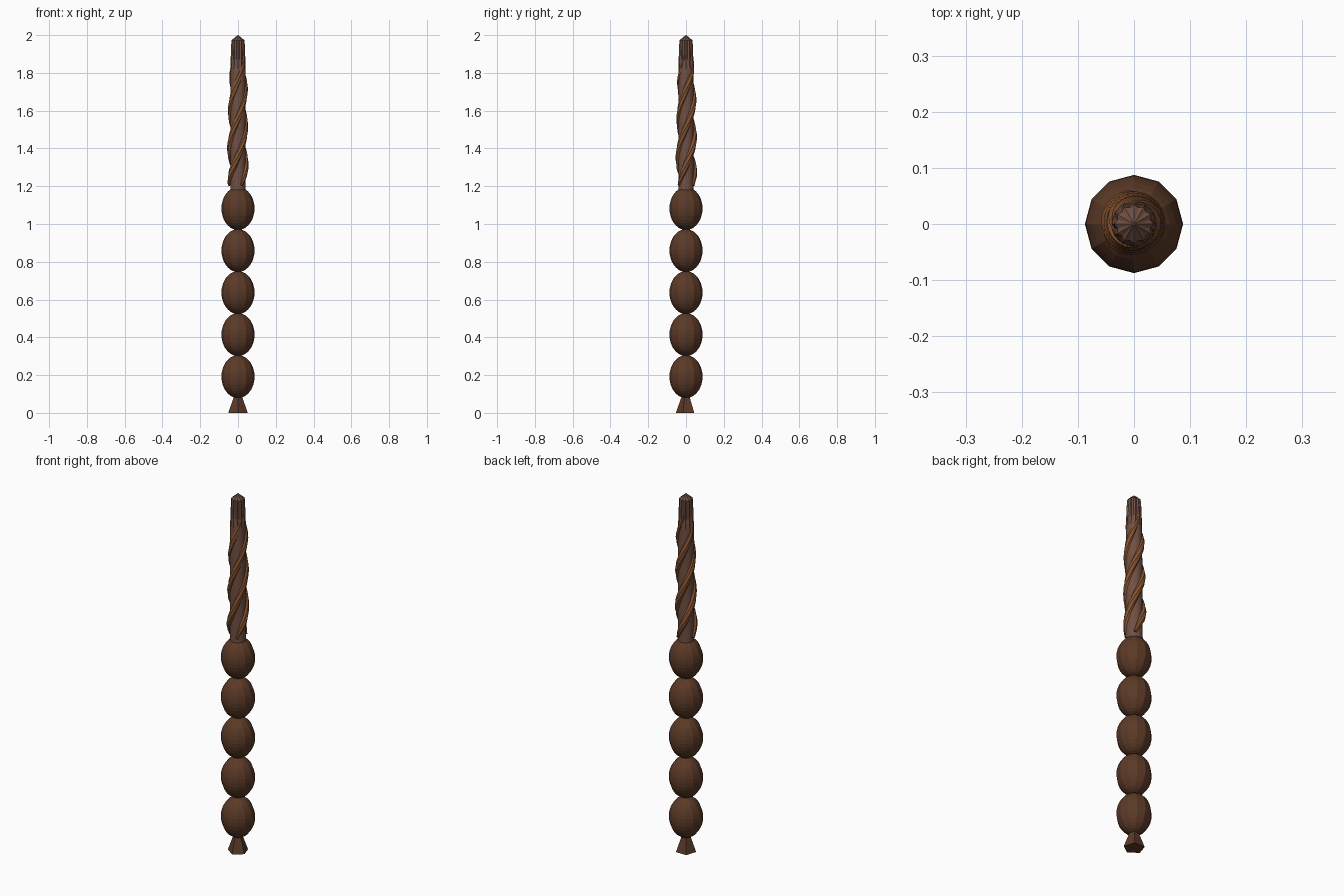
import bpy, bmesh, math
from mathutils import Vector

if "Cube" in bpy.data.objects:
    bpy.data.objects.remove(bpy.data.objects["Cube"])


def material(name, rgb):
    m = bpy.data.materials.new(name)
    m.diffuse_color = (*rgb, 1)
    m.use_nodes = True
    m.node_tree.nodes["Principled BSDF"].inputs["Base Color"].default_value = m.diffuse_color
    return m


DARK = material("dark_wood", (0.105, 0.042, 0.020))
SHAFT = material("dusty_brown", (0.165, 0.080, 0.055))
VINE = material("orange_brown", (0.245, 0.088, 0.030))


def loft(name, rings, mat):
    """Skin equal-length rings of points and cap both ends."""
    bm = bmesh.new()
    loops = [[bm.verts.new(p) for p in ring] for ring in rings]
    n = len(loops[0])
    for a, b in zip(loops, loops[1:]):
        for i in range(n):
            j = (i + 1) % n
            bm.faces.new((a[i], a[j], b[j], b[i]))
    bm.faces.new(loops[0][::-1])
    bm.faces.new(loops[-1])
    bmesh.ops.recalc_face_normals(bm, faces=bm.faces)
    mesh = bpy.data.meshes.new(name)
    bm.to_mesh(mesh)
    bm.free()
    mesh.materials.append(mat)
    ob = bpy.data.objects.new(name, mesh)
    bpy.context.collection.objects.link(ob)
    return ob


def ring(r, z, n, turn=0.0, flute=0.0):
    """Horizontal ring; flute pulls every second point inward."""
    pts = []
    for i in range(n):
        a = turn + math.tau * i / n
        q = r * (1 - flute * (i % 2))
        pts.append((q * math.cos(a), q * math.sin(a), z))
    return pts


# Flared five-sided foot
loft("foot", [ring(0.054, 0, 5, -math.pi / 2), ring(0.018, 0.10, 5, -math.pi / 2)], DARK)

# Handle beads: twelve-sided ellipsoids
for k in range(5):
    zc = 0.192 + 0.2225 * k
    rings = []
    for i in range(17):
        t = math.pi * (0.03 + 0.94 * i / 16)
        rings.append(ring(0.0875 * math.sin(t), zc - 0.1135 * math.cos(t), 12))
    loft(f"handle_bead_{k + 1}", rings, DARK)

# Shaft with a fluted, pointed end
profile = [(0.041, 1.15, 0), (0.041, 1.60, 0), (0.040, 1.82, 0.02), (0.039, 1.87, 0.14),
           (0.035, 1.972, 0.14), (0.002, 2.0, 0)]
loft("shaft", [ring(r, z, 24, 0, f) for r, z, f in profile], SHAFT)

# Three vines winding up the shaft
STEPS, SIDES = 44, 7
for k in range(3):
    def point(t):
        z = 1.205 + 0.69 * t
        a = math.pi / 2 + (z - 1.26) * math.tau / 0.6 + k * math.tau / 3
        r = 0.044 - 0.012 * t + 0.003 * math.sin(9 * t + 2 * k)
        return Vector((r * math.cos(a), r * math.sin(a), z))
    rings = []
    for i in range(STEPS + 1):
        t = i / STEPS
        p = point(t)
        along = (point(t + 0.01) - point(t - 0.01)).normalized()
        out = Vector((p.x, p.y, 0)).normalized()
        side = along.cross(out).normalized()
        out = side.cross(along)
        w = 0.016 * min(1, 0.45 + 5 * t, 0.2 + 4 * (1 - t))
        rings.append([p + w * (out * math.cos(b) + side * 1.1 * math.sin(b))
                      for b in (math.tau * s / SIDES for s in range(SIDES))])
    loft(f"vine_{k + 1}", rings, VINE)
